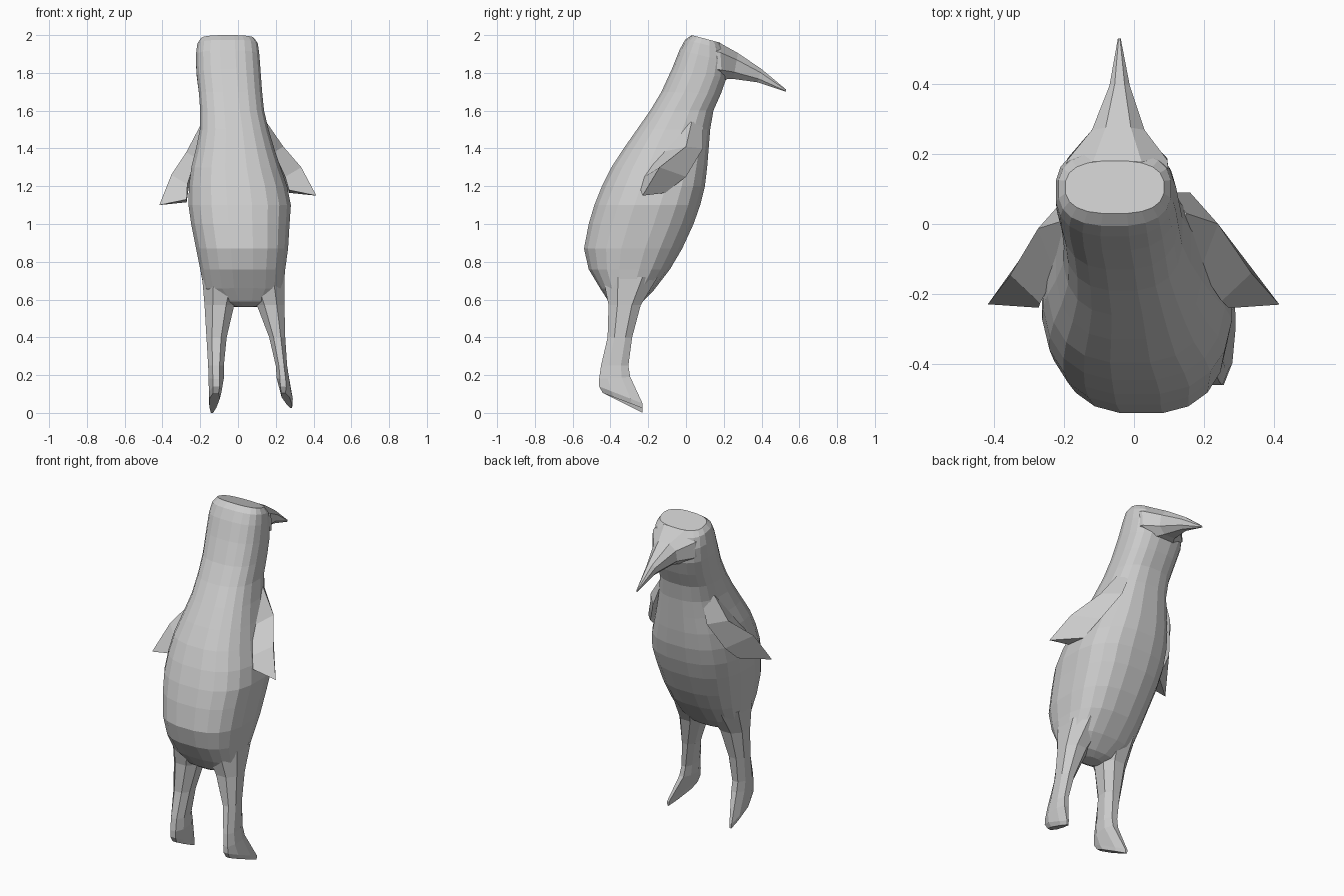
import bpy, bmesh
from math import cos, sin, tau, copysign


def ring(row, n, power):
    """Rounded section from a back point (y, z) to a front point, between x0 and x1.
    Optional toe = (x centre, width factor) at the front end."""
    (ya, za), (yb, zb), x0, x1 = row[:4]
    cx, hw = (x0 + x1) / 2, (x1 - x0) / 2
    toe_x, toe_w = row[4] if len(row) > 4 else (cx, 1)
    full = cos(tau / n / 2) ** (2 / power)  # makes the polygon reach its full size
    pts = []
    for i in range(n):
        a = tau * (i + 0.5) / n
        c, s = cos(a), sin(a)
        u = copysign(abs(c) ** (2 / power), c) / full
        v = copysign(abs(s) ** (2 / power), s) / full
        t = (v + 1) / 2
        x = cx + (toe_x - cx) * t + u * hw * (1 + (toe_w - 1) * t)
        pts.append((x, ya + (yb - ya) * t, za + (zb - za) * t))
    return pts


def loft(name, rings):
    bm = bmesh.new()
    loops = [[bm.verts.new(p) for p in r] for r in rings]
    n = len(loops[0])
    for a, b in zip(loops, loops[1:]):
        for i in range(n):
            j = (i + 1) % n
            bm.faces.new((a[i], a[j], b[j], b[i]))
    bm.faces.new(loops[0])
    bm.faces.new(loops[-1])
    bmesh.ops.recalc_face_normals(bm, faces=bm.faces)
    me = bpy.data.meshes.new(name)
    bm.to_mesh(me)
    bm.free()
    ob = bpy.data.objects.new(name, me)
    bpy.context.collection.objects.link(ob)
    return ob


# Body and head: back point, front point, left x, right x
body = [
    ((0.03, 2.0), (0.18, 1.96), -0.195, 0.085),
    ((-0.005, 1.975), (0.205, 1.925), -0.215, 0.105),
    ((-0.035, 1.92), (0.22, 1.86), -0.223, 0.113),
    ((-0.075, 1.82), (0.215, 1.775), -0.22, 0.12),
    ((-0.13, 1.7), (0.185, 1.69), -0.207, 0.128),
    ((-0.19, 1.6), (0.145, 1.6), -0.2, 0.138),
    ((-0.26, 1.5), (0.128, 1.5), -0.202, 0.162),
    ((-0.33, 1.4), (0.12, 1.4), -0.222, 0.192),
    ((-0.395, 1.3), (0.112, 1.3), -0.247, 0.225),
    ((-0.445, 1.2), (0.1, 1.2), -0.26, 0.26),
    ((-0.485, 1.1), (0.075, 1.1), -0.262, 0.28),
    ((-0.515, 1.0), (0.04, 1.0), -0.248, 0.273),
    ((-0.54, 0.87), (-0.02, 0.87), -0.222, 0.265),
    ((-0.515, 0.76), (-0.085, 0.76), -0.2, 0.25),
    ((-0.455, 0.66), (-0.17, 0.65), -0.18, 0.24),
    ((-0.41, 0.59), (-0.24, 0.58), -0.10, 0.18),
    ((-0.37, 0.565), (-0.28, 0.56), -0.02, 0.10),
]
loft("body", [ring(r, 20, 2.6) for r in body])

# Beak: top point, bottom point of each section, left x, right x
beak = [
    ((0.08, 1.985), (0.08, 1.78), -0.215, 0.105),
    ((0.18, 1.958), (0.19, 1.765), -0.19, 0.095),
    ((0.275, 1.905), (0.25, 1.768), -0.12, 0.03),
    ((0.40, 1.82), (0.38, 1.75), -0.07, -0.012),
    ((0.53, 1.712), (0.53, 1.70), -0.046, -0.038),
]
loft("beak", [ring(r, 8, 2.4) for r in beak])

# Wings: front, outer and back point of each section
wing = [
    [(0.10, 0.09, 1.55), (0.15, 0.03, 1.54), (0.12, -0.05, 1.52)],
    [(0.16, 0.09, 1.40), (0.24, 0.00, 1.41), (0.19, -0.13, 1.38)],
    [(0.24, 0.00, 1.25), (0.335, -0.14, 1.30), (0.25, -0.22, 1.25)],
    [(0.27, -0.11, 1.165), (0.415, -0.23, 1.15), (0.27, -0.24, 1.18)],
]
loft("right_wing", wing)
loft("left_wing", [[(-x - 0.05 + 0.016 * k, y - 0.02 + 0.007 * k, z - 0.02 - 0.01 * k)
                    for x, y, z in sec] for k, sec in enumerate(wing)])

# Legs: shared side profile, separate widths because the stance is uneven
side = [
    ((-0.44, 0.72), (-0.15, 0.72)), ((-0.41, 0.57), (-0.24, 0.57)),
    ((-0.415, 0.4), (-0.285, 0.4)), ((-0.45, 0.25), (-0.305, 0.25)),
    ((-0.46, 0.18), (-0.295, 0.19)), ((-0.46, 0.14), (-0.23, 0.05)),
    ((-0.44, 0.105), (-0.23, 0.025)),
]
right = [(0.03, 0.245), (0.10, 0.246), (0.165, 0.25), (0.20, 0.26),
         (0.205, 0.27), (0.205, 0.275), (0.215, 0.265)]
left = [(-0.19, 0.03), (-0.177, -0.02), (-0.167, -0.06), (-0.158, -0.075),
        (-0.155, -0.075), (-0.155, -0.075), (-0.15, -0.085)]
for name, widths, toe, drop in (("right_leg", right, 0.282, 0.0),
                                ("left_leg", left, -0.138, 0.025)):
    rows = [(a, b if k < 5 else (b[0], b[1] - drop), x0, x1)
            + (((toe, 0.4),) if k >= 5 else ())
            for k, ((a, b), (x0, x1)) in enumerate(zip(side, widths))]
    loft(name, [ring(r, 8, 2.2) for r in rows])
